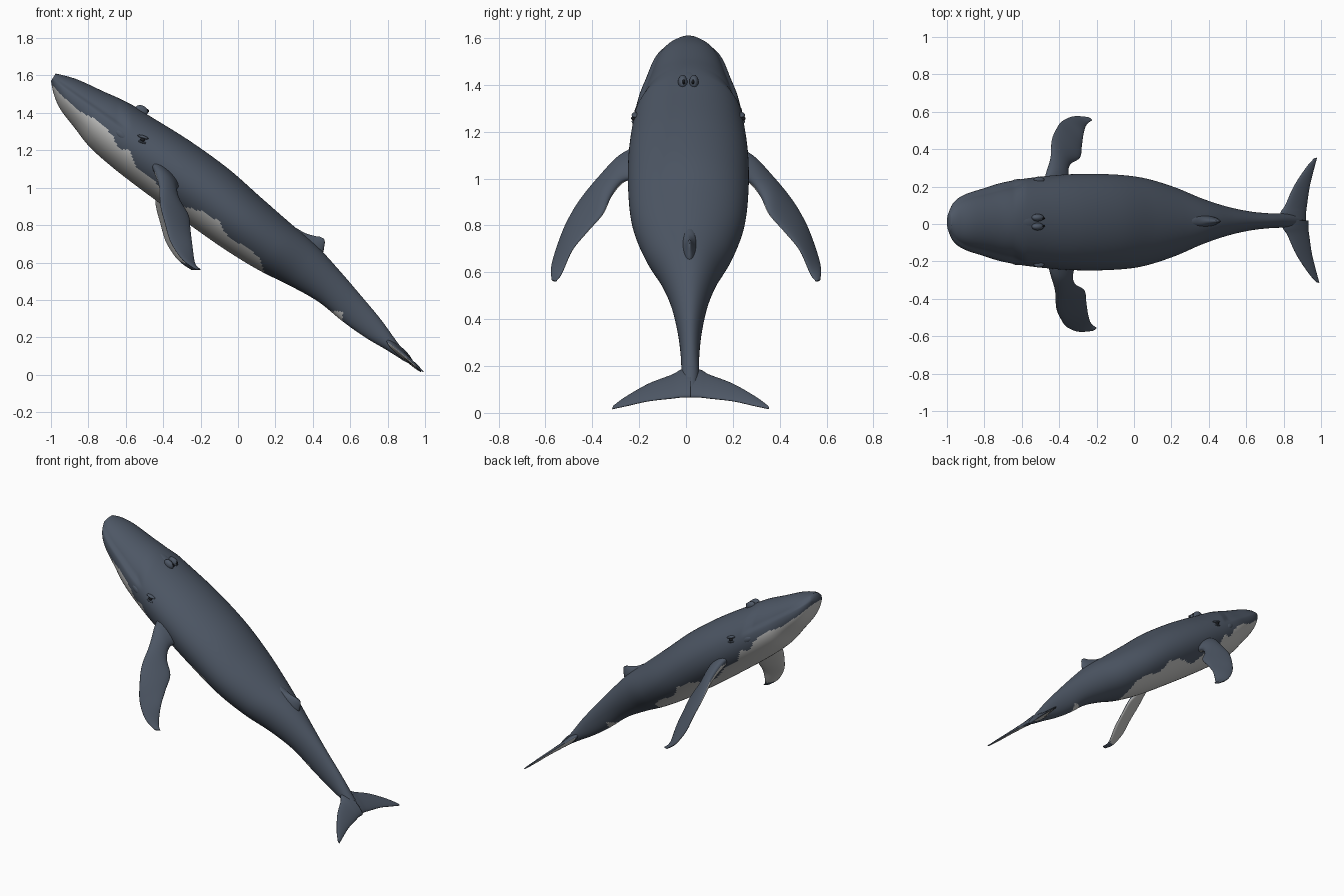
import bpy, bmesh, math
from mathutils import Vector

cube = bpy.data.objects.get("Cube")
if cube:
    bpy.data.objects.remove(cube, do_unlink=True)


def material(name, colour):
    mat = bpy.data.materials.new(name)
    mat.use_nodes = True
    mat.diffuse_color = colour
    bsdf = mat.node_tree.nodes["Principled BSDF"]
    bsdf.inputs["Base Color"].default_value = colour
    bsdf.inputs["Roughness"].default_value = 0.7
    return mat


slate = material("slate_blue", (0.075, 0.095, 0.13, 1))
pale = material("pale_grey", (0.55, 0.55, 0.54, 1))
black = material("eye_black", (0.012, 0.014, 0.018, 1))


def spline(a, b, c, d, t):
    """Catmull-Rom blend of four neighbouring values."""
    return 0.5 * (2 * b + (c - a) * t + (2 * a - 5 * b + 4 * c - d) * t * t
                  + (3 * b - a - 3 * c + d) * t ** 3)


def polyline(points, x):
    """Height of a polyline at x."""
    for (x0, z0), (x1, z1) in zip(points, points[1:]):
        if x <= x1:
            return z0 + (z1 - z0) * max(0, x - x0) / (x1 - x0)
    return -1


def loft(name, stations, side, steps, around, place, is_pale):
    """Skin oval sections, each given by two opposite points and a half width."""
    rows = [(Vector(p), Vector(q), w) for p, q, w in stations]
    padded = [rows[0]] + rows + [rows[-1]]
    sections = []
    for i in range(len(rows) - 1):
        for k in range(steps):
            sections.append([spline(*(padded[i + j][n] for j in range(4)), k / steps)
                             for n in range(3)])
    sections.append(rows[-1])

    bm = bmesh.new()
    rings = []
    for p, q, w in sections:
        mid, half = (p + q) / 2, (p - q) / 2
        ring = []
        for k in range(around):
            a = 2 * math.pi * k / around
            point = mid + half * math.cos(a) + side * w * math.sin(a)
            ring.append(bm.verts.new(place(point)))
        rings.append(ring)
    for r, s in zip(rings, rings[1:]):
        for k in range(around):
            n = (k + 1) % around
            bm.faces.new((r[k], r[n], s[n], s[k]))
    # Rounded end caps as fans
    for ring in (rings[0], rings[-1]):
        hub = bm.verts.new(sum((v.co for v in ring), Vector()) / around)
        for k in range(around):
            bm.faces.new((ring[k], ring[(k + 1) % around], hub))
    bmesh.ops.recalc_face_normals(bm, faces=bm.faces)
    bm.normal_update()
    for f in bm.faces:
        f.material_index = int(is_pale(f.calc_center_median(), f.normal))
    mesh = bpy.data.meshes.new(name)
    bm.to_mesh(mesh)
    bm.free()
    mesh.materials.append(slate)
    mesh.materials.append(pale)
    mesh.shade_smooth()
    obj = bpy.data.objects.new(name, mesh)
    bpy.context.collection.objects.link(obj)


def blob(name, centre, size, mat, tilt=0):
    """Small smooth ellipsoid, tilted to follow the back."""
    bpy.ops.mesh.primitive_uv_sphere_add(segments=20, ring_count=12, location=centre,
                                         rotation=(0, tilt, 0))
    obj = bpy.context.object
    obj.name = name
    obj.scale = size
    obj.data.materials.append(mat)
    obj.data.shade_smooth()


# Body: back line point, belly line point, half width, from nose to tail stock
body = [((-.975, 0, 1.61), (-1.0, 0, 1.57), .05), ((-.93, 0, 1.60), (-.985, 0, 1.50), .108),
        ((-.85, 0, 1.575), (-.95, 0, 1.42), .148), ((-.72, 0, 1.515), (-.87, 0, 1.315), .182),
        ((-.6, 0, 1.46), (-.79, 0, 1.215), .212), ((-.45, 0, 1.37), (-.66, 0, 1.10), .236),
        ((-.25, 0, 1.245), (-.47, 0, .955), .255), ((-.05, 0, 1.1), (-.27, 0, .81), .257),
        ((.12, 0, .95), (-.07, 0, .67), .24), ((.28, 0, .81), (.11, 0, .56), .19),
        ((.42, 0, .69), (.28, 0, .475), .125), ((.54, 0, .56), (.43, 0, .39), .08),
        ((.66, 0, .42), (.56, 0, .285), .052), ((.76, 0, .3), (.68, 0, .2), .04),
        ((.84, 0, .19), (.79, 0, .135), .036), ((.9, 0, .11), (.87, 0, .085), .025)]
belly_line = [(-1.1, 1.57), (-1, 1.56), (-.95, 1.5), (-.85, 1.41), (-.75, 1.36),
              (-.67, 1.28), (-.64, 1.21), (-.58, 1.2), (-.54, 1.11), (-.45, 1.04), (-.35, .92),
              (-.27, .89), (-.2, .88), (-.1, .82), (-.05, .73), (.05, .68), (.12, .62), (.14, .54)]


def place_body(p):
    # The upper jaw sits slightly inside the lower lip
    above = min(1, max(0, (p.z - 1.585 + .7 * (p.x + 1)) / .02))
    fade = min(1, max(0, (-.58 - p.x) / .06))
    centre = .01 + .01 * min(1, max(0, p.x))
    return Vector((p.x, centre + p.y * (1 - .09 * above * fade), p.z))


def body_pale(c, n):
    spot = abs(c.x - .53) < .03 and c.z < .34
    return spot or c.z < polyline(belly_line, c.x)


SIDE = Vector((0, 1, 0))
loft("body", body, SIDE, 14, 96, place_body, body_pale)

# Dorsal fin
fin = [((.24, 0, .82), (.44, 0, .63), .035), ((.31, 0, .785), (.455, 0, .655), .028),
       ((.36, 0, .757), (.462, 0, .69), .018), ((.41, 0, .742), (.464, 0, .71), .01),
       ((.435, 0, .739), (.46, 0, .727), .005)]
loft("dorsal_fin", fin, SIDE, 5, 24, lambda p: p + SIDE * .015, lambda c, n: False)

# Flippers: leading edge point, trailing edge point, half thickness
flipper = [((-.49, .17, 1.15), (-.33, .19, 1.0), .04), ((-.465, .27, 1.1), (-.35, .27, .99), .036),
           ((-.44, .36, 1.015), (-.335, .32, .93), .028), ((-.435, .45, .91), (-.285, .355, .85), .022),
           ((-.41, .51, .81), (-.275, .42, .775), .018), ((-.38, .55, .71), (-.265, .485, .695), .014),
           ((-.32, .575, .62), (-.25, .53, .595), .011), ((-.25, .572, .565), (-.22, .555, .562), .006)]
# Tail flukes: leading edge point, trailing edge point, half thickness
fluke = [((.8, 0, .18), (.925, 0, .067), .022), ((.79, .04, .183), (.925, .04, .067), .02),
         ((.815, .08, .162), (.93, .08, .062), .016), ((.86, .18, .124), (.945, .18, .05), .011),
         ((.925, .28, .067), (.967, .27, .03), .008), ((.968, .33, .03), (.985, .335, .016), .004)]

for label, s in (("left", -1), ("right", 1)):
    # The front is -y, so both sides are the same shape mirrored in y
    out = Vector((1, s, 1)).normalized()
    loft(label + "_flipper", flipper, Vector((1, 1, 1)).normalized(), 6, 32,
         lambda p: Vector((p.x + .008 - .012 * s, s * p.y, p.z)),
         lambda c, n: n.dot(out) < -.25 and .6 < c.z < 1.08)
    loft(label + "_fluke", fluke, Vector((.65, 0, .76)), 6, 28,
         lambda p: Vector((p.x - .006 * s, .02 + s * p.y, p.z)),
         lambda c, n: n.dot(Vector((.65, 0, .76))) < -.6 and .05 < abs(c.y - .02) < .3)
    # Eye, eyelid folds, mouth corner and blowhole
    blob(label + "_eye", (-.51, .01 + s * .232, 1.257), (.013, .012, .01), black)
    blob(label + "_upper_eyelid", (-.508, .01 + s * .226, 1.271), (.03, .016, .009), slate, .3)
    blob(label + "_lower_eyelid", (-.512, .01 + s * .228, 1.243), (.026, .014, .007), slate, .3)
    blob(label + "_mouth_corner", (-.62, .01 + s * .212, 1.28), (.045, .018, .022), slate, .65)
    blob(label + "_blowhole_ridge", (-.515, .01 + s * .024, 1.413), (.036, .02, .026), slate, .55)
    blob(label + "_nostril", (-.488, .01 + s * .02, 1.413), (.014, .006, .009), black, .6)

# Raised guard in front of the blowhole
blob("blowhole_guard", (-.575, .01, 1.425), (.09, .04, .02), slate, .5)
